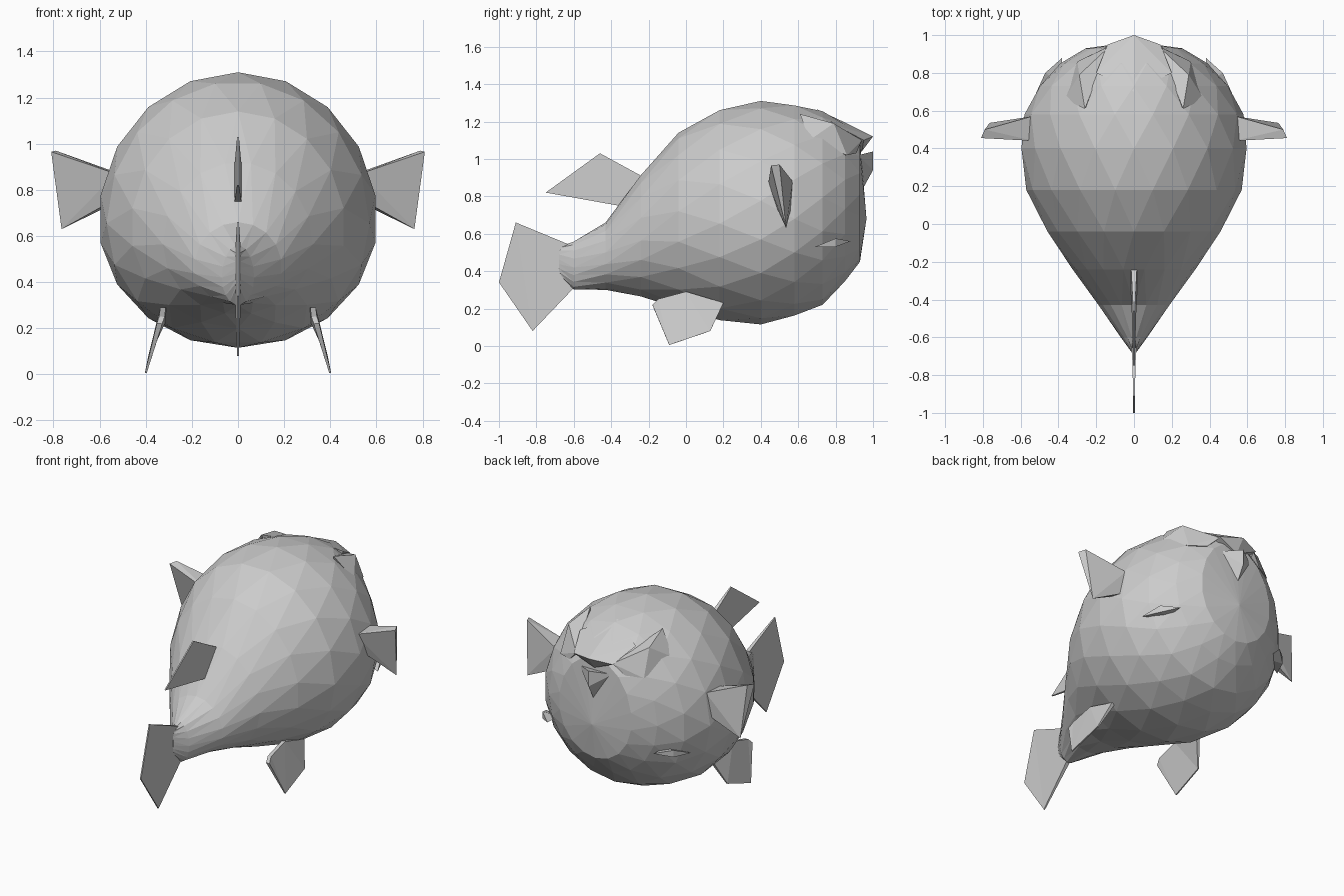
import bpy, bmesh, math
from mathutils import Vector

if "Cube" in bpy.data.objects:
    bpy.data.objects.remove(bpy.data.objects["Cube"])


def finish(name, bm):
    bmesh.ops.recalc_face_normals(bm, faces=bm.faces)
    me = bpy.data.meshes.new(name)
    bm.to_mesh(me)
    bm.free()
    ob = bpy.data.objects.new(name, me)
    bpy.context.collection.objects.link(ob)
    return ob


def hull(name, pts, side=1):
    bm = bmesh.new()
    for x, y, z in pts:
        bm.verts.new((x * side, y, z))
    res = bmesh.ops.convex_hull(bm, input=bm.verts)
    junk = [g for g in res["geom_interior"] if isinstance(g, bmesh.types.BMVert)]
    bmesh.ops.delete(bm, geom=junk, context='VERTS')
    return finish(name, bm)


def fin(name, pts, n_root, thick, side=1):
    """Thin wedge fin: the first n_root points are thick, the rest taper."""
    pts = [Vector((p[0] * side, p[1], p[2])) for p in pts]
    n = (pts[1] - pts[0]).cross(pts[2] - pts[0]).normalized()
    bm = bmesh.new()
    rings = []
    for s in (1, -1):
        rings.append([bm.verts.new(p + n * s * (thick if i < n_root else 0.004))
                      for i, p in enumerate(pts)])
    a, b = rings
    bm.faces.new(a)
    bm.faces.new(b[::-1])
    for i in range(len(pts)):
        j = (i + 1) % len(pts)
        bm.faces.new((a[i], b[i], b[j], a[j]))
    bmesh.ops.triangulate(bm, faces=bm.faces)
    return finish(name, bm)


# Body: staggered rings along y (y, bottom z, top z, half width)
sections = [
    (-0.68, 0.38, 0.53, 0.012), (-0.60, 0.30, 0.56, 0.07),
    (-0.43, 0.30, 0.66, 0.19), (-0.24, 0.26, 0.92, 0.325),
    (-0.04, 0.20, 1.14, 0.465), (0.18, 0.13, 1.27, 0.57),
    (0.40, 0.115, 1.31, 0.605), (0.58, 0.155, 1.295, 0.58),
    (0.73, 0.22, 1.255, 0.505), (0.85, 0.34, 1.19, 0.39),
    (0.93, 0.45, 1.10, 0.26),
]
SIDES = 18
bm = bmesh.new()
rings = []
for k, (y, zb, zt, w) in enumerate(sections):
    zc = zb + 0.46 * (zt - zb)
    ring = []
    for i in range(SIDES):
        a = 2 * math.pi * (i + 0.5 * (k % 2)) / SIDES + math.pi / 2
        s = math.sin(a)
        ring.append(bm.verts.new((w * math.cos(a), y,
                                  zc + s * ((zt - zc) if s > 0 else (zc - zb)))))
    rings.append(ring)
for k in range(len(rings) - 1):
    a, b = rings[k], rings[k + 1]
    for i in range(SIDES):
        j = (i + 1) % SIDES
        if k % 2 == 0:
            bm.faces.new((a[i], a[j], b[i]))
            bm.faces.new((a[j], b[j], b[i]))
        else:
            bm.faces.new((a[i], a[j], b[j]))
            bm.faces.new((a[i], b[j], b[i]))
nose = bm.verts.new((0, 0.965, 0.68))
for i in range(SIDES):
    bm.faces.new((rings[-1][i], rings[-1][(i + 1) % SIDES], nose))
bm.faces.new(rings[0])
finish("body", bm)

# Overhanging brow and upper lip
hull("brow", [(0, 1.0, 1.12), (0.14, 0.95, 1.10), (-0.14, 0.95, 1.10),
              (0.2, 0.8, 1.18), (-0.2, 0.8, 1.18), (0, 0.7, 1.265),
              (0, 0.86, 1.19), (0, 0.94, 1.04), (0, 0.7, 1.0)])
hull("upper_lip", [(0.12, 0.92, 1.02), (-0.12, 0.92, 1.02), (0, 1.0, 1.04),
                   (0, 1.0, 0.94), (0, 0.94, 0.83), (0, 0.8, 0.95)])

# Tail and dorsal fins
fin("tail_fin", [(0, -0.60, 0.31), (0, -0.62, 0.54), (0, -0.91, 0.66),
                 (0, -1.0, 0.34), (0, -0.82, 0.08)], 2, 0.012)
fin("dorsal_fin", [(0, -0.36, 0.75), (0, -0.24, 0.91), (0, -0.46, 1.03),
                   (0, -0.75, 0.82)], 2, 0.015)

# Paired parts
for side, tag in ((1, "right"), (-1, "left")):
    hull("eye_ridge_" + tag, [(0.13, 0.94, 1.10), (0.29, 0.79, 1.19),
                              (0.37, 0.66, 1.10), (0.26, 0.61, 1.24),
                              (0.30, 0.86, 1.02), (0.20, 0.91, 1.03),
                              (0.2, 0.7, 1.0)], side)
    hull("pectoral_fin_" + tag, [(0.54, 0.57, 0.88), (0.56, 0.56, 0.73),
                                 (0.53, 0.44, 0.87), (0.55, 0.48, 0.75),
                                 (0.81, 0.455, 0.965), (0.79, 0.50, 0.97),
                                 (0.765, 0.535, 0.63)], side)
    fin("pelvic_fin_" + tag, [(0.325, 0.20, 0.23), (0.325, 0.0, 0.29),
                              (0.33, -0.15, 0.25), (0.34, -0.18, 0.22),
                              (0.40, -0.09, 0.005), (0.385, 0.13, 0.08)],
        4, 0.012, side)
    hull("mouth_corner_" + tag, [(0.52, 0.69, 0.53), (0.38, 0.88, 0.56),
                                 (0.47, 0.80, 0.575), (0.47, 0.80, 0.53),
                                 (0.38, 0.75, 0.55)], side)
